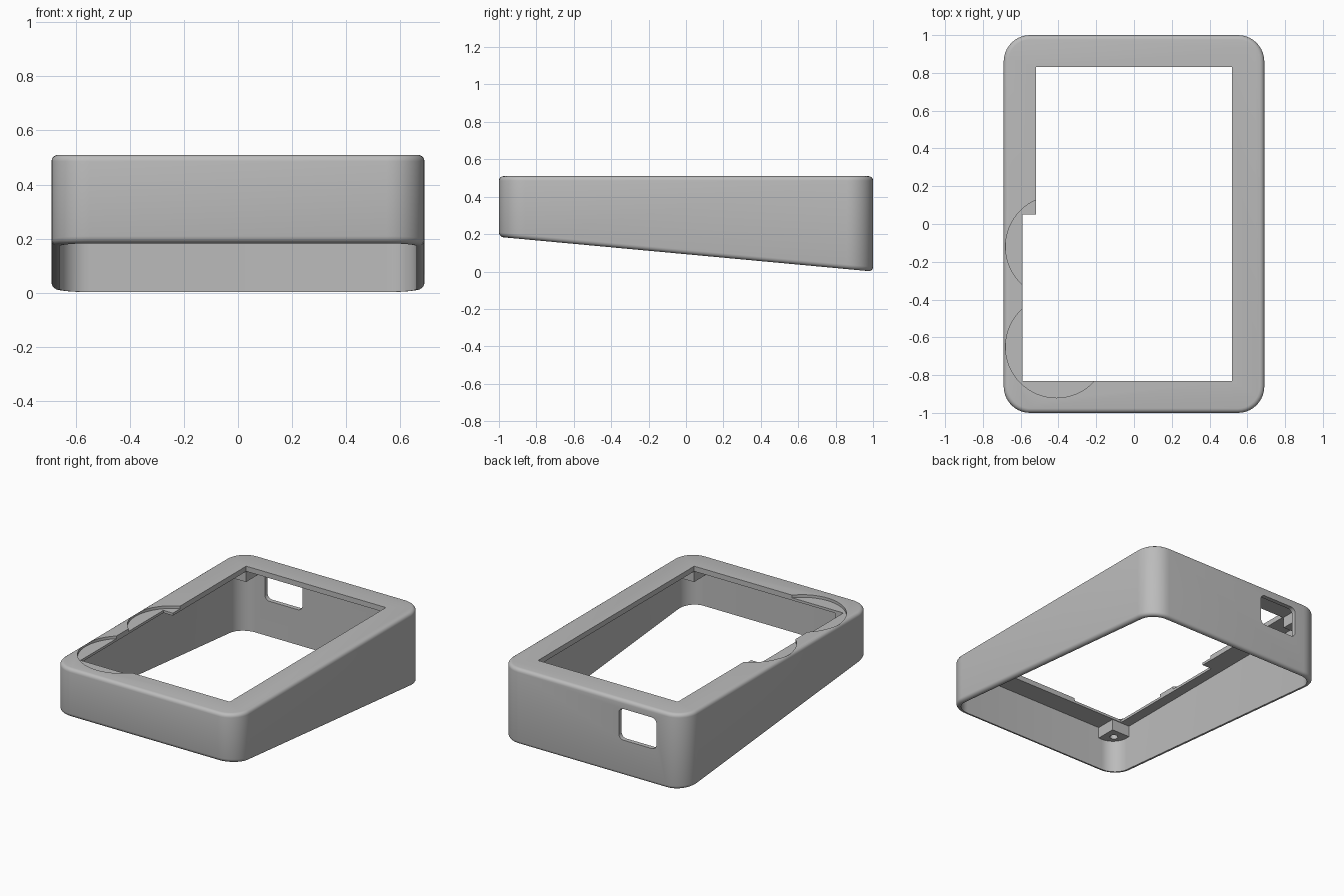
import bpy, bmesh, math
from mathutils import Vector

HX, HY, TOP = 0.69, 1.0, 0.51      # half width, half length, height
WALL, PLATE, RADIUS = 0.03, 0.035, 0.14

cube = bpy.data.objects.get("Cube")
if cube:
    bpy.data.objects.remove(cube, do_unlink=True)

grey = bpy.data.materials.new("matte grey")
grey.use_nodes = True
colour = (0.5, 0.5, 0.5, 1)
grey.diffuse_color = colour
grey.node_tree.nodes["Principled BSDF"].inputs["Base Color"].default_value = colour


def rounded(hx, hy, r, cx=0, cy=0, steps=10):
    """Counter-clockwise outline of a rounded rectangle."""
    pts = []
    for k, (sx, sy) in enumerate([(1, 1), (-1, 1), (-1, -1), (1, -1)]):
        for i in range(steps + 1):
            a = (k + i / steps) * math.pi / 2
            pts.append((cx + sx * (hx - r) + r * math.cos(a),
                        cy + sy * (hy - r) + r * math.sin(a)))
    return pts


def circle(cx, cy, r, n=64):
    return [(cx + r * math.cos(i * math.tau / n), cy + r * math.sin(i * math.tau / n))
            for i in range(n)]


def slope(x, y):
    """Height of the slanted underside."""
    return 0.0925 * (HY - y)


def prism(name, outline, bottom, top):
    """Extrude an outline; bottom is a number or a height function."""
    base = bottom if callable(bottom) else lambda x, y: bottom
    bm = bmesh.new()
    low = [bm.verts.new((x, y, base(x, y))) for x, y in outline]
    high = [bm.verts.new((x, y, top)) for x, y in outline]
    bm.faces.new(low)
    bm.faces.new(high)
    n = len(outline)
    for i in range(n):
        j = (i + 1) % n
        bm.faces.new((low[i], low[j], high[j], high[i]))
    bmesh.ops.recalc_face_normals(bm, faces=bm.faces)
    mesh = bpy.data.meshes.new(name)
    bm.to_mesh(mesh)
    bm.free()
    obj = bpy.data.objects.new(name, mesh)
    bpy.context.collection.objects.link(obj)
    mesh.materials.append(grey)
    return obj


def apply(obj, mod):
    bpy.context.view_layer.objects.active = obj
    bpy.ops.object.modifier_apply(modifier=mod.name)


def cut(obj, cutter):
    mod = obj.modifiers.new("cut", "BOOLEAN")
    mod.operation, mod.solver, mod.object = "DIFFERENCE", "EXACT", cutter
    apply(obj, mod)
    bpy.data.objects.remove(cutter, do_unlink=True)


def smooth(obj):
    bpy.ops.object.select_all(action="DESELECT")
    obj.select_set(True)
    bpy.context.view_layer.objects.active = obj
    bpy.ops.object.shade_smooth_by_angle(angle=math.radians(30))


# Wedge-shaped case with softened top and bottom rims
case = prism("case_shell", rounded(HX, HY, RADIUS), slope, TOP)
bevel = case.modifiers.new("rim", "BEVEL")
bevel.width, bevel.segments = 0.024, 4
bevel.limit_method, bevel.angle_limit = "ANGLE", math.radians(40)
apply(case, bevel)

# Hollow inside, open underneath
cut(case, prism("cavity", rounded(HX - WALL, HY - WALL, RADIUS - WALL), -0.5, TOP - PLATE))

# Two shallow round recesses in the top plate
for y in (-0.65, -0.12):
    cut(case, prism("recess", circle(-0.41, y, 0.27), TOP - 0.018, TOP + 0.1))

# Screen opening, wider along the front part of its right side
opening = [(-0.59, -0.83), (0.52, -0.83), (0.52, 0.83),
           (-0.52, 0.83), (-0.52, 0.05), (-0.59, 0.05)]
cut(case, prism("opening", opening, TOP - 0.1, TOP + 0.1))

# Rounded port through the back wall
port = prism("port", rounded(0.14, 0.105, 0.035), -0.1, 0.1)
port.location = (-0.34, HY, 0.345)
port.rotation_euler = (math.pi / 2, 0, 0)
cut(case, port)
smooth(case)

# Screw bosses under the four corners of the plate
for sx, side in ((1, "left"), (-1, "right")):
    for sy, end in ((1, "back"), (-1, "front")):
        arc = rounded(HX - 0.02, HY - 0.02, RADIUS - 0.02)[:11]
        quarter = [(0.525, 0.835), (HX - 0.02, 0.835)] + arc + [(0.525, HY - 0.02)]
        boss = prism(f"screw_boss_{end}_{side}",
                     [(sx * x, sy * y) for x, y in quarter], 0.4, TOP - PLATE + 0.005)
        cut(boss, prism("screw_hole", circle(sx * 0.59, sy * 0.9, 0.025, 20), 0.3, 0.46))
        smooth(boss)
